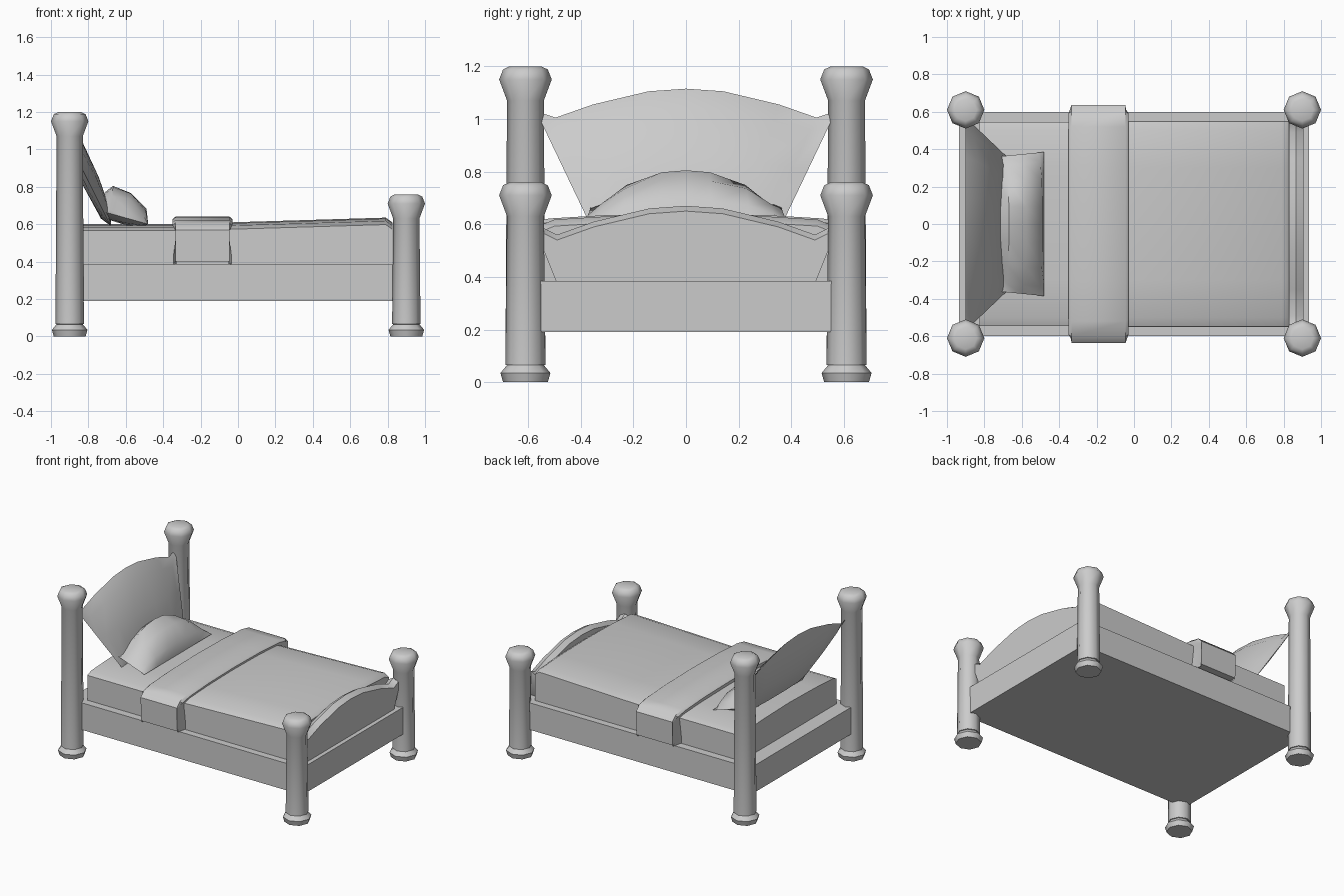
import bpy, bmesh, math

if "Cube" in bpy.data.objects:
    bpy.data.objects.remove(bpy.data.objects["Cube"])


def finish(name, bm, angle=40):
    bmesh.ops.remove_doubles(bm, verts=bm.verts, dist=0.0005)
    bmesh.ops.recalc_face_normals(bm, faces=bm.faces)
    me = bpy.data.meshes.new(name)
    bm.to_mesh(me)
    bm.free()
    ob = bpy.data.objects.new(name, me)
    bpy.context.collection.objects.link(ob)
    bpy.ops.object.select_all(action='DESELECT')
    ob.select_set(True)
    bpy.context.view_layer.objects.active = ob
    bpy.ops.object.shade_smooth_by_angle(angle=math.radians(angle))
    return ob


def loft(name, rings, angle=40):
    """Skin a list of equal-length closed rings and cap both ends."""
    bm = bmesh.new()
    vs = [[bm.verts.new(p) for p in r] for r in rings]
    n = len(rings[0])
    for a, b in zip(vs, vs[1:]):
        for i in range(n):
            j = (i + 1) % n
            bm.faces.new((a[i], a[j], b[j], b[i]))
    bm.faces.new(vs[0])
    bm.faces.new(vs[-1])
    return finish(name, bm, angle)


def mirrored(half):
    """Complete a (y, z) half profile that starts on the centre line."""
    return [(-y, z) for y, z in reversed(half) if y > 0] + list(half)


US = [0, .25, .62, .87, 1]
ARCH = [.085, .075, .025, -.025, 0]


def pillow(name, low, top, front, back, arch):
    """Cushion between a low and a top edge, each given as (x, half width, z)."""
    us = [-u for u in US[:0:-1]] + US
    ar = ARCH[:0:-1] + ARCH
    vs = [0, .12, .5, .85, 1]
    dx, dz = top[0] - low[0], top[2] - low[2]
    length = math.hypot(dx, dz)
    nx, nz = dz / length, -dx / length
    bm = bmesh.new()
    for depth in (front, -back):
        grid = []
        for v in vs:
            row = []
            for u, a in zip(us, ar):
                b = depth * (1 - u ** 4) * (1 - (2 * v - 1) ** 4)
                w = low[1] + (top[1] - low[1]) * v
                row.append(bm.verts.new((low[0] + dx * v + nx * b, u * w,
                                         low[2] + dz * v + nz * b + arch * a * v * v)))
            grid.append(row)
        for r, s in zip(grid, grid[1:]):
            for i in range(len(us) - 1):
                bm.faces.new((r[i], r[i + 1], s[i + 1], s[i]))
    finish(name, bm, 50)


# four octagonal posts with feet and knobs
def post(name, x, y, h):
    prof = [(.085, 0), (.095, .035), (.07, .065), (.076, .066), (.07, h - .13),
            (.1, h - .05), (.085, h - .012), (.06, h)]
    loft(name, [[(x + r * math.cos(k * math.pi / 4), y + r * math.sin(k * math.pi / 4), z)
                 for k in range(8)] for r, z in prof], 50)


for side, y in (("front", -.61), ("back", .61)):
    post(f"head_post_{side}", -.9, y, 1.2)
    post(f"foot_post_{side}", .9, y, .76)

# solid bed frame
loft("bed_frame", [[(-.935, -.6, z), (.935, -.6, z), (.935, .6, z), (-.935, .6, z)]
                   for z in (.19, .385)], 30)

# mattress, crowned along the middle
half = [(0, .6), (.3, .593), (.5, .582), (.545, .565), (.545, .37)]
loft("mattress", [[(x, y, z) for y, z in mirrored(half)] for x in (-.825, .825)])

# blanket, rising to the foot
rings = []
for x, rise in ((-.2, 0), (.79, .03), (.825, .005)):
    half = [(0, .605 + rise), (.3, .6 + rise), (.5, .588 + rise),
            (.548, .568 + rise), (.55, .38)]
    rings.append([(x, y, z) for y, z in mirrored(half)])
loft("blanket", rings)

# folded sheet band hanging over both sides
half = [(0, .64), (.3, .635), (.52, .622), (.6, .605), (.635, .57), (.63, .4), (.53, .4)]
rings = []
for x0, inset, k in ((-.35, .02, .985), (-.335, 0, 1), (-.045, 0, 1), (-.03, -.02, .985)):
    rings.append([(x0 + (inset if abs(y) > .61 else 0), y * k, z - (1 - k) * .8)
                  for y, z in mirrored(half)])
loft("sheet_band", rings)

# arched panel at the foot
half = [(0, .67), (.14, .66), (.35, .61), (.49, .56), (.54, .585), (.54, .5), (.49, .375)]
rings = []
for x, drop in ((.83, .02), (.865, 0), (.905, .02)):
    rings.append([(x, y, z - (drop if z > .53 else 0)) for y, z in mirrored(half)])
loft("foot_panel", rings, 50)

# large leaning pillow and small pillow in front
pillow("large_pillow", (-.68, .36, .59), (-.9, .57, 1.03), .05, .045, 1)
pillow("small_pillow", (-.48, .385, .6), (-.73, .36, .67), .115, .05, 1)
